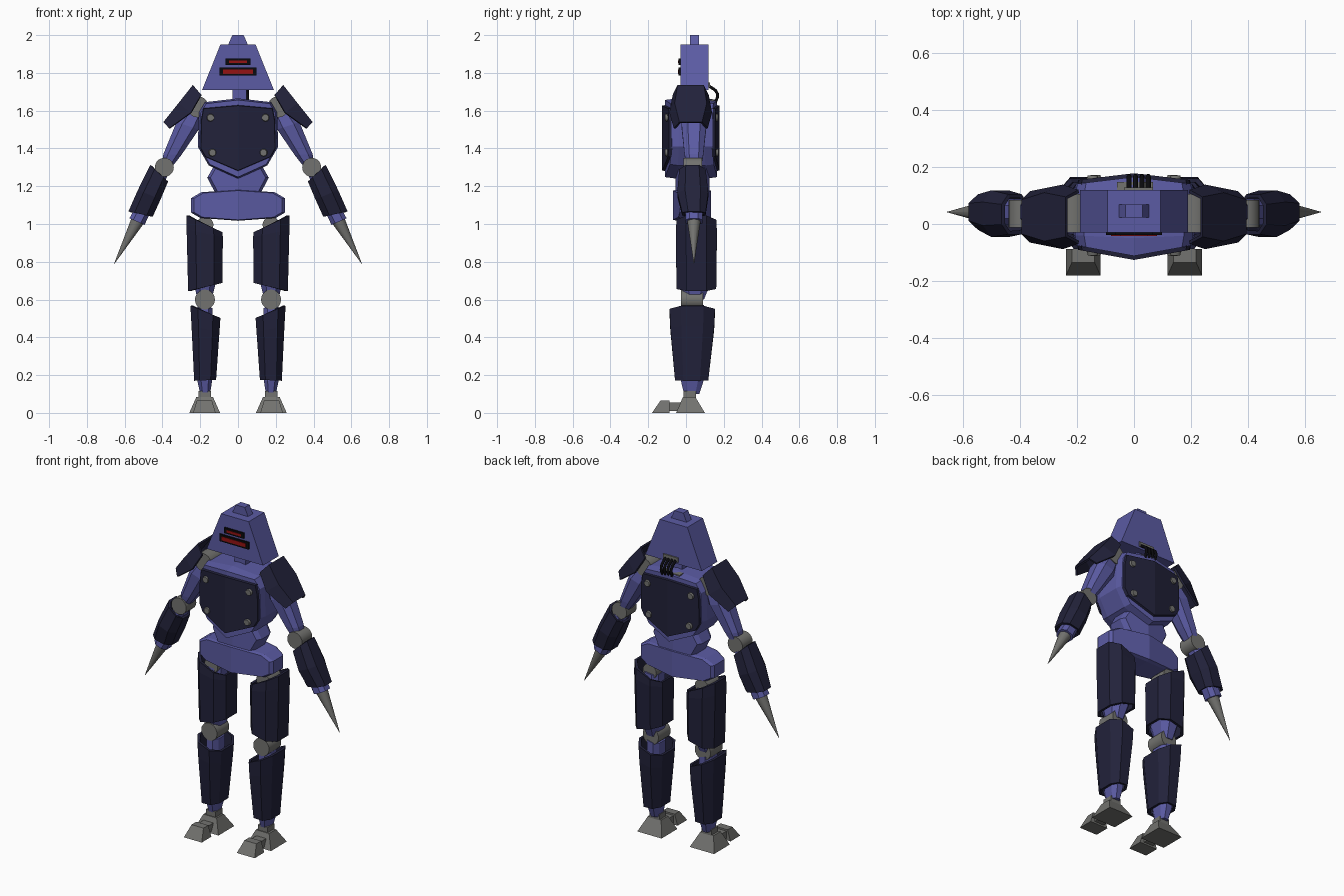
import bpy, bmesh, math
from mathutils import Vector

if "Cube" in bpy.data.objects:
    bpy.data.objects.remove(bpy.data.objects["Cube"])


def material(name, r, g, b):
    m = bpy.data.materials.new(name)
    m.diffuse_color = (r, g, b, 1)
    m.use_nodes = True
    m.node_tree.nodes["Principled BSDF"].inputs["Base Color"].default_value = m.diffuse_color
    return m


BLUE = material("violet_blue", 0.105, 0.105, 0.37)
NAVY = material("dark_navy", 0.016, 0.016, 0.043)
GREY = material("metal_grey", 0.17, 0.17, 0.16)
BLACK = material("black", 0.003, 0.003, 0.004)
RED = material("lamp_red", 0.30, 0.006, 0.006)
CY = 0.042  # centre line of the limbs


def finish(name, bm, mat, mirror=False, shell=0, smooth=False):
    bmesh.ops.recalc_face_normals(bm, faces=bm.faces)
    me = bpy.data.meshes.new(name)
    bm.to_mesh(me)
    bm.free()
    me.materials.append(mat)
    ob = bpy.data.objects.new(name, me)
    bpy.context.collection.objects.link(ob)
    if smooth:
        bpy.ops.object.select_all(action='DESELECT')
        ob.select_set(True)
        bpy.context.view_layer.objects.active = ob
        bpy.ops.object.shade_smooth_by_angle(angle=math.radians(35))
    if shell:
        s = ob.modifiers.new("thickness", 'SOLIDIFY')
        s.thickness, s.offset = shell, -1
    if mirror:
        ob.modifiers.new("mirror", 'MIRROR')
    return ob


def loft(name, rings, mat, cap=True, closed=True, **kw):
    """Skin a list of equal-length point rings."""
    bm = bmesh.new()
    vs = [[bm.verts.new(p) for p in r] for r in rings]
    n = len(vs[0])
    for a, b in zip(vs, vs[1:]):
        for i in range(n if closed else n - 1):
            j = (i + 1) % n
            bm.faces.new((a[i], a[j], b[j], b[i]))
    if cap:
        bm.faces.new(vs[0])
        bm.faces.new(vs[-1])
    return finish(name, bm, mat, **kw)


def slab(name, half, layers, mat, **kw):
    """Symmetric front outline, skinned through (scale, y, wedge slope) layers."""
    full = half + [(-x, z) for x, z in half[-2:0:-1]]
    zc = (half[0][1] + half[-1][1]) / 2
    k = len(half) - 1
    bm = bmesh.new()
    vs = [[bm.verts.new((x * s, y + m * abs(x * s), zc + (z - zc) * s)) for x, z in full]
          for s, y, m in layers]
    n = len(full)
    for a, b in zip(vs, vs[1:]):
        for i in range(n):
            j = (i + 1) % n
            bm.faces.new((a[i], a[j], b[j], b[i]))
    for r in (vs[0], vs[-1]):  # each end is two planes meeting at the middle
        bm.faces.new(r[:k + 1])
        bm.faces.new(r[k:] + r[:1])
    return finish(name, bm, mat, **kw)


OCT = [(1, .5), (.5, 1), (-.5, 1), (-1, .5), (-1, -.5), (-.5, -1), (.5, -1), (1, -.5)]


def limb(name, sections, mat, **kw):
    """Eight-sided limb; section = outer x, z, inner x, z, y centre, half depth."""
    rings = []
    for ox, oz, ix, iz, y, d in sections:
        rings.append([((ox + ix) / 2 + (ox - ix) / 2 * t, y + d * s,
                       (oz + iz) / 2 + (oz - iz) / 2 * t) for t, s in OCT])
    return loft(name, rings, mat, mirror=True, **kw)


def rod(name, p, q, r1, r2, mat, sides=20, **kw):
    """Cylinder or cone from p to q."""
    p, q = Vector(p), Vector(q)
    bm = bmesh.new()
    bmesh.ops.create_cone(bm, cap_ends=True, segments=sides, radius1=r1, radius2=r2,
                          depth=(q - p).length)
    rot = Vector((0, 0, 1)).rotation_difference(q - p)
    for v in bm.verts:
        v.co = rot @ v.co + (p + q) / 2
    return finish(name, bm, mat, smooth=True, **kw)


def box(name, x, y, z, mat, top=(0, 0, 0, 0), **kw):
    """Box with ranges x, y, z; top insets are x low, x high, y low, y high."""
    a, b, c, d = top
    r0 = [(x[0], y[0]), (x[1], y[0]), (x[1], y[1]), (x[0], y[1])]
    r1 = [(x[0] + a, y[0] + c), (x[1] - b, y[0] + c), (x[1] - b, y[1] - d), (x[0] + a, y[1] - d)]
    return loft(name, [[(*p, z[0]) for p in r0], [(*p, z[1]) for p in r1]], mat, **kw)


# head, cap, neck
slab("head", [(0, 1.95), (.093, 1.95), (.19, 1.71), (0, 1.71)], [(1, -.03, 0), (1, .12, 0)], BLUE)
box("head_cap", (-.052, .052), (.022, .068), (1.95, 2.0), BLUE, top=(.022, .022, 0, 0))
box("neck", (-.03, .045), (.01, .08), (1.62, 1.71), BLUE)

# visor slits
for i, (w, z0, z1) in enumerate([(.098, 1.785, 1.828), (.066, 1.842, 1.876)]):
    box(f"visor_frame_{i}", (-w, w), (-.039, -.03), (z0, z1), BLACK)
    box(f"visor_lamp_{i}", (-w + .018, w - .018), (-.042, -.038), (z0 + .01, z1 - .01), RED)

# torso with front and back armour
slab("torso", [(0, 1.665), (.175, 1.645), (.207, 1.59), (.213, 1.41), (.155, 1.31), (0, 1.24)],
     [(.96, -.112, .18), (1, -.05, .05), (1, .11, -.05), (.96, .165, -.12)], BLUE)
PLATE = [(0, 1.63), (.185, 1.613), (.197, 1.55), (.2, 1.4), (.175, 1.355), (0, 1.28)]
slab("chest_plate", PLATE, [(.98, -.126, .18), (1, -.108, .18)], NAVY)
slab("back_plate", PLATE, [(1, .16, -.12), (.98, .178, -.12)], NAVY)
for x, z in ((.145, 1.563), (.135, 1.378)):
    f, b = -.126 + .18 * x, .178 - .12 * x
    rod("chest_bolt", (x, f + .01, z), (x, f - .01, z), .023, .018, GREY, 10, mirror=True)
    rod("back_bolt", (x, b - .01, z), (x, b + .01, z), .023, .018, GREY, 10, mirror=True)

# abdomen and pelvis
slab("abdomen", [(0, 1.34), (.12, 1.32), (.163, 1.245), (.118, 1.16), (0, 1.15)],
     [(.9, -.055, .15), (1, -.02, .1), (1, .09, -.1), (.9, .125, -.15)], BLUE)
slab("pelvis", [(0, 1.182), (.195, 1.168), (.248, 1.137), (.248, 1.06), (.2, 1.032), (0, 1.017)],
     [(.94, -.068, .15), (1, -.045, .12), (1, .11, -.12), (.94, .133, -.15)], BLUE)

# neck hoses at the back
for i, x in enumerate((-.017, .005, .028, .05)):
    cu = bpy.data.curves.new(f"hose_{i}", 'CURVE')
    cu.dimensions = '3D'
    cu.bevel_depth, cu.bevel_resolution, cu.resolution_u = .009, 1, 4
    sp = cu.splines.new('BEZIER')
    pts = [(x, .115, 1.735), (x, .166, 1.69), (x, .145, 1.625)]
    sp.bezier_points.add(2)
    for bp, p in zip(sp.bezier_points, pts):
        bp.co = p
        bp.handle_left_type = bp.handle_right_type = 'AUTO'
    cu.materials.append(BLACK)
    bpy.context.collection.objects.link(bpy.data.objects.new(f"hose_{i}", cu))
box("hose_socket_top", (-.035, .066), (.118, .128), (1.722, 1.75), GREY)
box("hose_socket_base", (-.06, .066), (.11, .148), (1.63, 1.66), GREY)

# shoulders and upper arms
rod("shoulder_joint", (.213, -.03, 1.62), (.213, .105, 1.62), .056, .056, GREY, mirror=True)
limb("upper_arm", [(.25, 1.64, .18, 1.58, CY, .05), (.325, 1.54, .208, 1.50, CY, .066),
                   (.395, 1.37, .30, 1.365, CY, .05), (.405, 1.31, .355, 1.295, CY, .038)], BLUE)
pad = []
for ox, oz, ix, iz, w, d in ((.24, 1.735, .195, 1.685, .07, .095),
                             (.315, 1.64, .25, 1.59, .085, .113),
                             (.395, 1.54, .365, 1.507, .06, .09)):
    pad.append([(ix, .025 - d, iz), (ox, .025 - w, oz), (ox, .025 + w, oz), (ix, .025 + d, iz)])
loft("shoulder_pad", pad, NAVY, cap=False, closed=False, mirror=True, shell=.012)

# elbows, forearms, spiked hands
rod("elbow_joint", (.39, -.012, 1.3), (.39, .085, 1.3), .05, .05, GREY, mirror=True)
limb("forearm_core", [(.435, 1.28, .375, 1.25, CY, .045), (.575, 1.03, .495, .995, CY, .045)], BLUE)
limb("forearm_armour", [(.465, 1.312, .37, 1.225, CY - .008, .07),
                        (.53, 1.18, .41, 1.13, CY - .006, .082),
                        (.58, 1.067, .452, 1.038, CY, .062)], NAVY, cap=False, shell=.014)
rod("hand_spike", (.53, CY, 1.02), (.655, CY, .79), .036, .001, GREY, 12, mirror=True)

# hips and thighs
rod("hip_joint", (.175, -.01, .995), (.175, .1, .995), .045, .045, GREY, mirror=True)
limb("thigh_core", [(.225, .99, .13, .98, .05, .06), (.235, .70, .115, .70, .05, .085),
                    (.215, .60, .14, .60, .045, .05)], BLUE)
limb("thigh_armour", [(.272, 1.045, .083, .957, .055, .105), (.272, .97, .08, .93, .055, .109),
                      (.264, .645, .083, .688, .055, .105)], NAVY, cap=False, shell=.016)

# knees and shins
rod("knee_joint", (.175, -.027, .6), (.175, .09, .6), .053, .053, GREY, mirror=True)
limb("shin_core", [(.215, .575, .135, .555, .035, .06), (.215, .17, .137, .17, .033, .06),
                   (.2, .1, .148, .1, .03, .04)], BLUE)
limb("shin_armour", [(.252, .567, .093, .503, .033, .12), (.246, .46, .098, .43, .033, .116),
                     (.232, .17, .116, .175, .03, .088)], NAVY, cap=False, shell=.016)

# feet
box("ankle", (.142, .208), (-.012, .052), (.07, .115), GREY, mirror=True)
box("heel", (.095, .258), (-.052, .1), (0, .083), GREY, top=(.037, .037, .035, .05), mirror=True)
box("toe_link", (.145, .21), (-.095, -.03), (.01, .055), GREY, mirror=True)
box("toe", (.118, .238), (-.18, -.088), (0, .065), GREY, top=(.02, .02, .045, 0), mirror=True)
